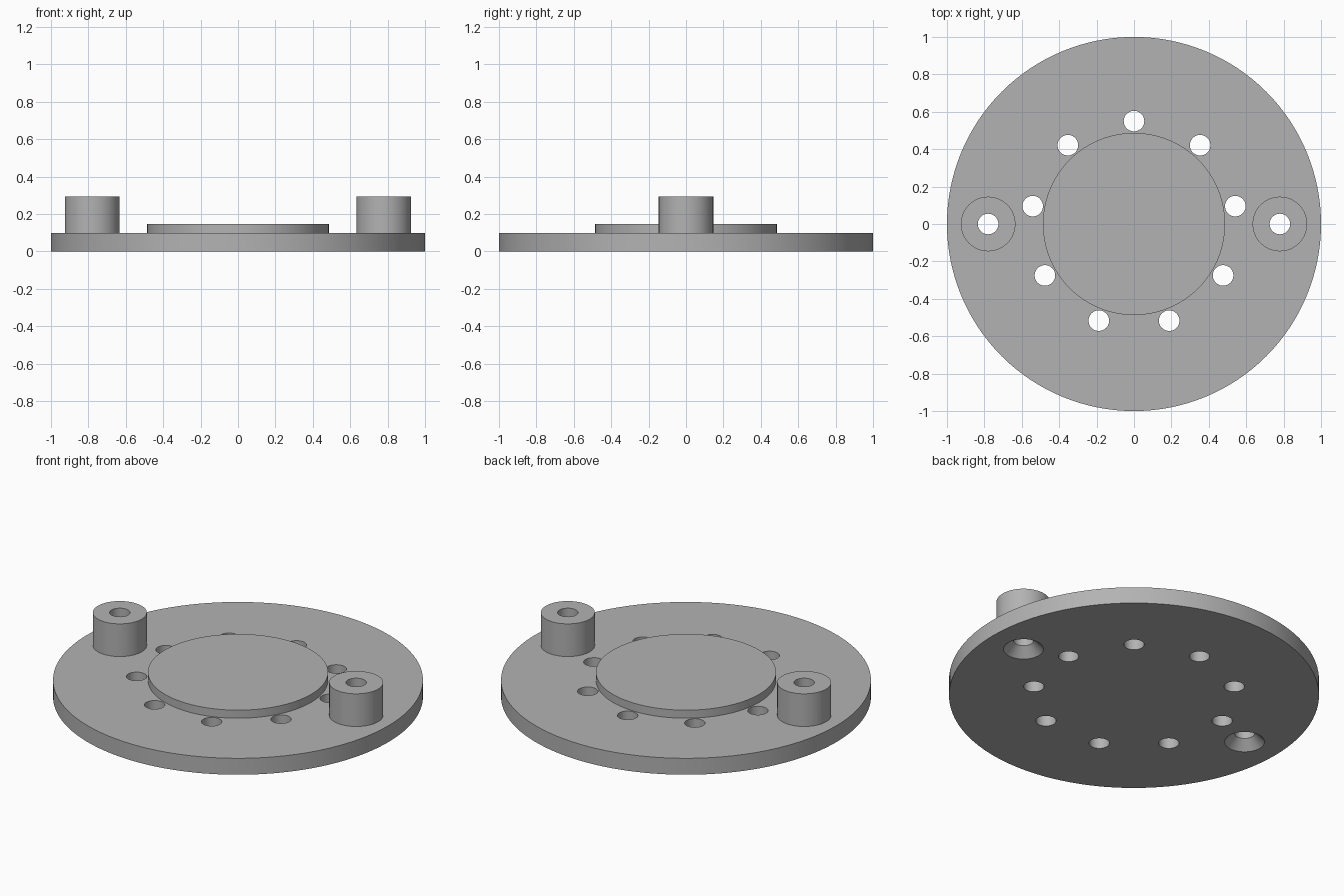
import bpy
import bmesh
from math import radians, sin, cos, tau
from mathutils import Matrix, Vector

cube = bpy.data.objects.get("Cube")
if cube:
    bpy.data.objects.remove(cube, do_unlink=True)

# Main dimensions
PLATE_TOP, DISC_TOP, BOSS_TOP = 0.098, 0.146, 0.293
BOSS_X, BOSS_R, DISC_R = 0.78, 0.146, 0.487
HOLE_R, HOLE_RING, HOLE_COUNT = 0.055, 0.55, 9
SINK_R = 0.108

grey = bpy.data.materials.new("plain grey")
grey.use_nodes = True
colour = (0.45, 0.45, 0.45, 1)
grey.diffuse_color = colour
grey.node_tree.nodes["Principled BSDF"].inputs["Base Color"].default_value = colour


def turned(name, profile, x=0, y=0, sides=64):
    """Solid of revolution from (radius, z) points, capped at both ends."""
    bm = bmesh.new()
    rings = [[bm.verts.new((x + r * cos(tau * i / sides), y + r * sin(tau * i / sides), z))
              for i in range(sides)] for r, z in profile]
    for low, high in zip(rings, rings[1:]):
        for i in range(sides):
            j = (i + 1) % sides
            bm.faces.new((low[i], low[j], high[j], high[i]))
    bm.faces.new(rings[0][::-1])
    bm.faces.new(rings[-1])
    mesh = bpy.data.meshes.new(name)
    bm.to_mesh(mesh)
    bm.free()
    mesh.materials.append(grey)
    obj = bpy.data.objects.new(name, mesh)
    bpy.context.collection.objects.link(obj)
    return obj


def combine(body, tool, operation):
    """Apply a boolean and discard the tool."""
    tool.hide_render = True
    mod = body.modifiers.new(operation.lower(), "BOOLEAN")
    mod.operation, mod.solver, mod.object = operation, "EXACT", tool
    bpy.context.view_layer.objects.active = body
    bpy.ops.object.modifier_apply(modifier=mod.name)
    bpy.data.objects.remove(tool, do_unlink=True)


# Round base plate with the raised centre disc
plate = turned("flange_plate", [(1, 0), (1, PLATE_TOP)], sides=128)
disc = turned("centre_disc", [(DISC_R, PLATE_TOP / 2), (DISC_R, DISC_TOP)], sides=96)
combine(plate, disc, "UNION")

# Two bosses, each bored through and countersunk from below
for x in (-BOSS_X, BOSS_X):
    boss = turned("screw_boss", [(BOSS_R, PLATE_TOP / 2), (BOSS_R, BOSS_TOP)], x)
    combine(plate, boss, "UNION")
    sink = SINK_R - HOLE_R
    bore = turned("screw_bore", [(SINK_R + sink, -sink), (HOLE_R, sink),
                                 (HOLE_R, BOSS_TOP + sink)], x, sides=48)
    combine(plate, bore, "DIFFERENCE")

# Ring of through holes around the disc
for k in range(HOLE_COUNT):
    a = radians(90) + tau * k / HOLE_COUNT
    hole = turned("through_hole", [(HOLE_R, -PLATE_TOP), (HOLE_R, 2 * PLATE_TOP)],
                  HOLE_RING * cos(a), HOLE_RING * sin(a), sides=48)
    combine(plate, hole, "DIFFERENCE")

# Smooth walls with crisp rims
bpy.ops.object.select_all(action="DESELECT")
plate.select_set(True)
bpy.context.view_layer.objects.active = plate
bpy.ops.object.shade_smooth_by_angle(angle=radians(30))
